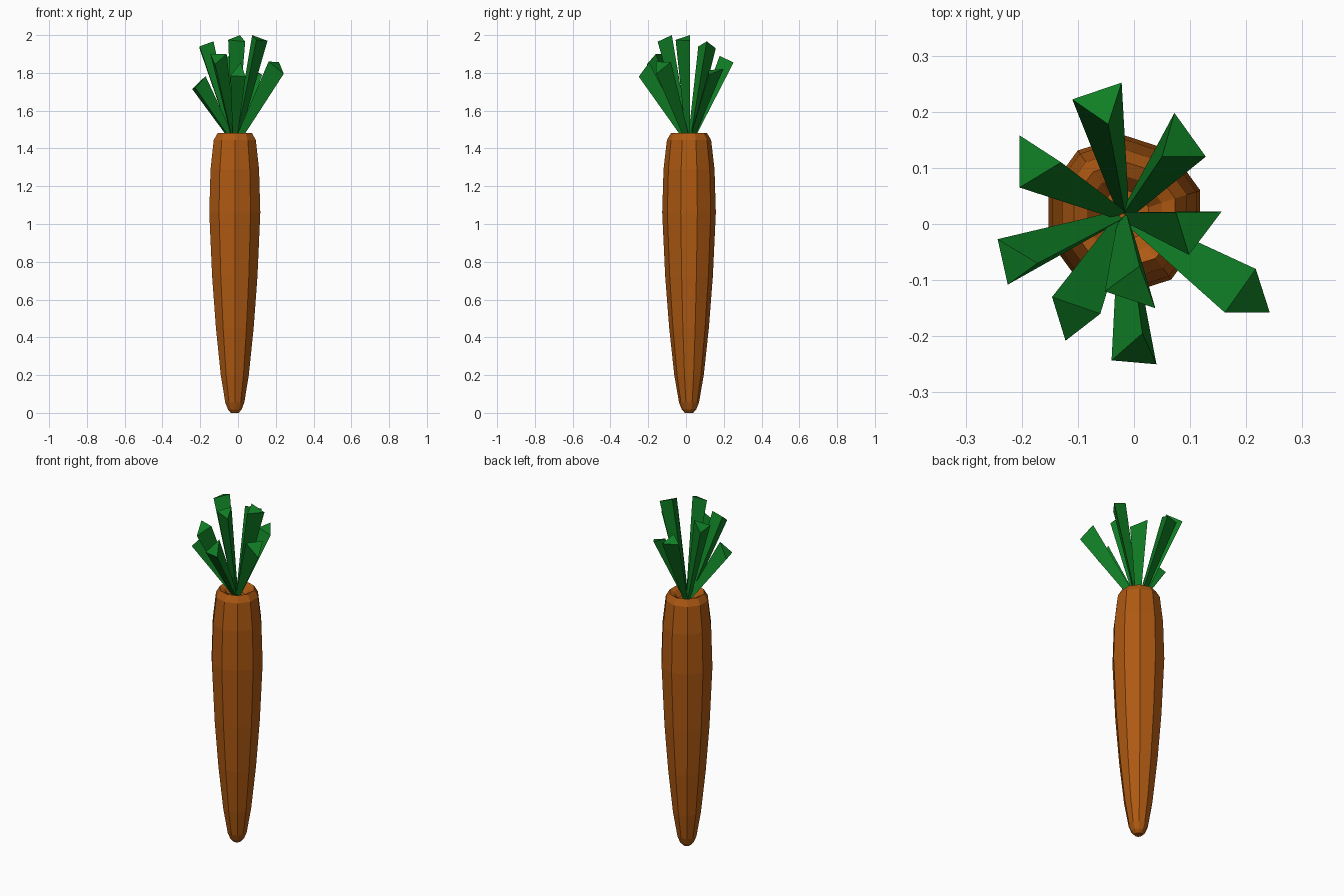
import bpy, bmesh
from math import cos, sin, pi
from mathutils import Vector

if "Cube" in bpy.data.objects:
    bpy.data.objects.remove(bpy.data.objects["Cube"])


def material(name, color):
    m = bpy.data.materials.new(name)
    m.diffuse_color = (*color, 1)
    m.use_nodes = True
    m.node_tree.nodes["Principled BSDF"].inputs["Base Color"].default_value = m.diffuse_color
    return m


orange = material("orange", (0.42, 0.10, 0.006))
green = material("green", (0.005, 0.21, 0.018))


def finish(name, bm, mat):
    bmesh.ops.recalc_face_normals(bm, faces=bm.faces)
    mesh = bpy.data.meshes.new(name)
    bm.to_mesh(mesh)
    bm.free()
    mesh.materials.append(mat)
    ob = bpy.data.objects.new(name, mesh)
    bpy.context.collection.objects.link(ob)
    return ob


def loft(name, rings, mat):
    """Skin a stack of equal-sided rings and cap both ends."""
    bm = bmesh.new()
    loops = [[bm.verts.new(p) for p in ring] for ring in rings]
    n = len(loops[0])
    for a, b in zip(loops, loops[1:]):
        for i in range(n):
            j = (i + 1) % n
            bm.faces.new((a[i], a[j], b[j], b[i]))
    bm.faces.new(loops[0][::-1])
    bm.faces.new(loops[-1])
    return finish(name, bm, mat)


# Ten-sided root with a rounded tip and a dished top
SIDES, CX, CY = 10, -0.017, 0.016
profile = [(0.022, 0.0), (0.038, 0.018), (0.053, 0.055), (0.078, 0.2),
           (0.105, 0.45), (0.126, 0.72), (0.142, 1.06), (0.135, 1.29),
           (0.117, 1.445), (0.095, 1.482), (0.07, 1.47), (0.045, 1.44)]
loft("carrot_root",
     [[(CX + r * cos(pi / 2 + 2 * pi * i / SIDES),
        CY + r * sin(pi / 2 + 2 * pi * i / SIDES), z) for i in range(SIDES)]
      for r, z in profile], orange)

# Nine three-sided stalks, flaring from the crown; each row is a tip triangle
tips = [
    ((-0.11, 0.222, 1.86), (-0.022, 0.252, 1.855), (-0.046, 0.178, 1.89)),
    ((0.072, 0.198, 1.82), (0.128, 0.12, 1.79), (0.05, 0.12, 1.815)),
    ((-0.204, 0.158, 1.93), (-0.204, 0.065, 1.94), (-0.13, 0.11, 1.967)),
    ((0.075, 0.02, 2.0), (0.156, 0.022, 1.97), (0.098, -0.055, 1.975)),
    ((-0.052, -0.12, 1.975), (0.038, -0.15, 1.965), (0.01, -0.075, 2.0)),
    ((-0.146, -0.13, 1.90), (-0.06, -0.16, 1.90), (-0.122, -0.208, 1.845)),
    ((-0.243, -0.027, 1.715), (-0.225, -0.108, 1.72), (-0.172, -0.07, 1.783)),
    ((-0.04, -0.243, 1.785), (0.04, -0.25, 1.78), (0.015, -0.195, 1.855)),
    ((0.242, -0.158, 1.795), (0.217, -0.08, 1.857), (0.162, -0.158, 1.86)),
]
for k, tip in enumerate(tips):
    tip = [Vector(p) for p in tip]
    mid = sum(tip, Vector()) / 3
    root = Vector((CX, CY, 1.445)) + Vector((mid.x - CX, mid.y - CY, 0)) * 0.07
    base = [root + (p - mid) * 0.27 for p in tip]
    loft(f"leaf_stalk_{k + 1}", [base, tip], green)
